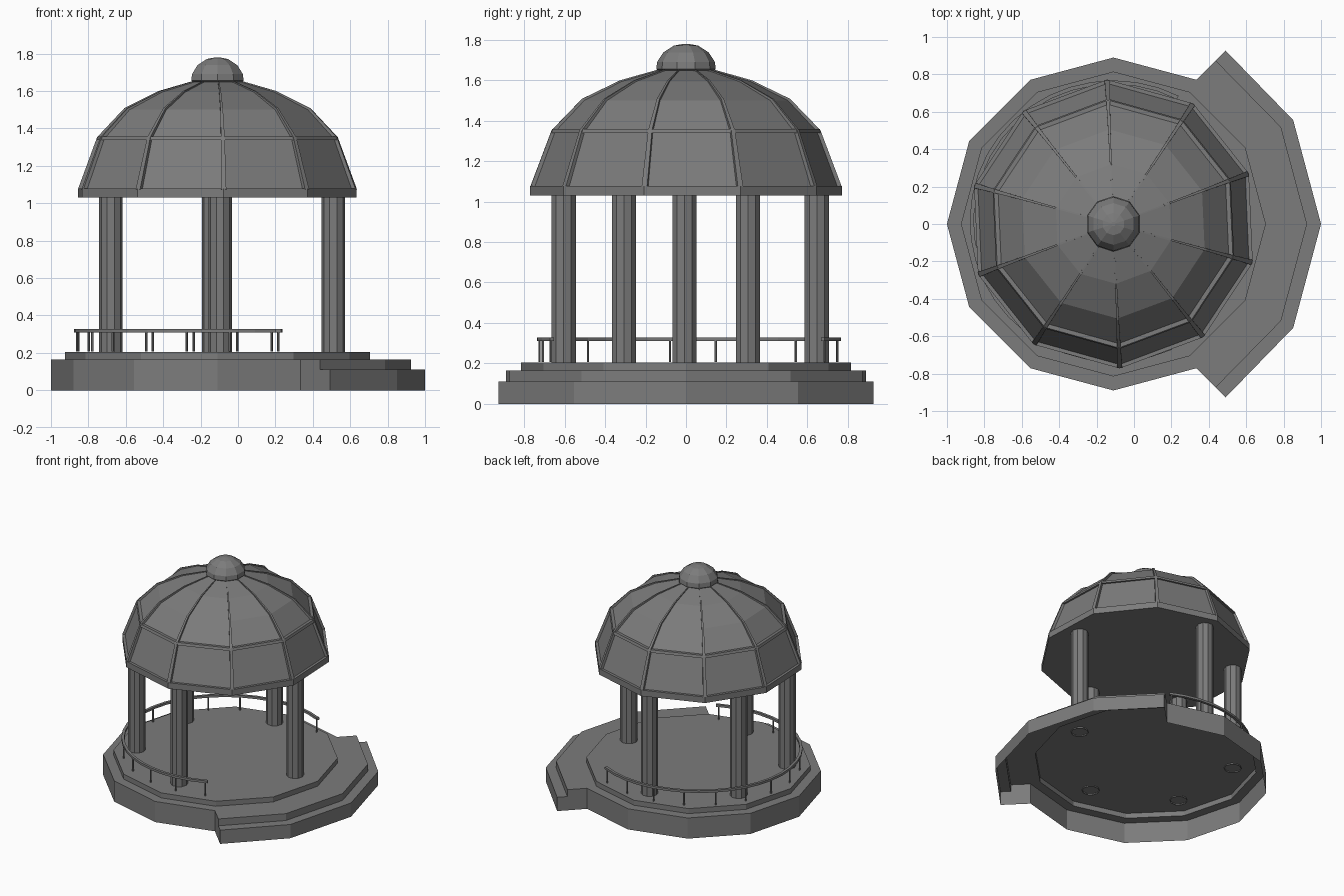
import bpy, bmesh
from math import cos, sin, radians, pi
from mathutils import Vector

if "Cube" in bpy.data.objects:
    bpy.data.objects.remove(bpy.data.objects["Cube"])

CX, CY = -0.11, 0.0          # axis of the pavilion
START = radians(20.5)        # rotation of the ten-sided roof

# Dark grey stone used for every part
stone = bpy.data.materials.new("dark_grey")
stone.diffuse_color = (0.2, 0.2, 0.2, 1)
stone.use_nodes = True
stone.node_tree.nodes["Principled BSDF"].inputs["Base Color"].default_value = stone.diffuse_color


def polar(r, a, z, cy=CY, sy=1.0):
    return Vector((CX + r * cos(a), cy + sy * r * sin(a), z))


def finish(name, bm, normals=True):
    if normals:
        bmesh.ops.recalc_face_normals(bm, faces=bm.faces)
    me = bpy.data.meshes.new(name)
    bm.to_mesh(me)
    bm.free()
    me.materials.append(stone)
    ob = bpy.data.objects.new(name, me)
    bpy.context.collection.objects.link(ob)
    return ob


def loft(name, rings, caps=(True, True), closed=False):
    """Skin a list of equal-length closed loops."""
    bm = bmesh.new()
    vs = [[bm.verts.new(p) for p in ring] for ring in rings]
    n = len(vs[0])
    pairs = list(zip(vs, vs[1:])) + ([(vs[-1], vs[0])] if closed else [])
    for a, b in pairs:
        for i in range(n):
            j = (i + 1) % n
            bm.faces.new((a[i], a[j], b[j], b[i]))
    if caps[0]:
        bm.faces.new(vs[0][::-1])
    if caps[1]:
        bm.faces.new(vs[-1])
    return finish(name, bm, normals=caps[0] or closed)


def ngon(r, z, n, start=0.0):
    return [polar(r, start + 2 * pi * i / n, z) for i in range(n)]


def cylinder(name, x, y, z0, z1, r, n, caps=(True, True)):
    rings = [[Vector((x + r * cos(2 * pi * i / n), y + r * sin(2 * pi * i / n), z))
              for i in range(n)] for z in (z0, z1)]
    return loft(name, rings, caps)


def terrace(grow, z):
    """Twelve-sided outline whose right-hand sides are pushed out into a step."""
    s = grow * 0.7071
    pts = []
    for i in range(12):
        a = radians(30 * i)
        p = polar(0.89, a, z)
        if i in (0, 1, 11):
            pts.append(polar(0.89 + grow, a, z))
        elif i == 2:
            pts += [p + Vector((s, s, 0)), p]
        elif i == 10:
            pts += [p, p + Vector((s, -s, 0))]
        else:
            pts.append(p)
    return pts


# Base: open-bottomed walls, two step levels on the right
bm = bmesh.new()
low, mid = 0.11, 0.165
def face(*pts):
    bm.faces.new([bm.verts.new(p) for p in pts])
outer0, outer1 = terrace(0.22, 0), terrace(0.22, low)
step0, step1 = terrace(0.145, low), terrace(0.145, mid)
for i in range(14):
    j = (i + 1) % 14
    face(outer0[i], outer0[j], outer1[j], outer1[i])
    face(step0[i], step0[j], step1[j], step1[i])
    face(outer1[i], outer1[j], step0[j], step0[i])
bmesh.ops.remove_doubles(bm, verts=bm.verts, dist=0.0005)
bmesh.ops.dissolve_degenerate(bm, edges=bm.edges, dist=0.0005)
finish("base_steps", bm, normals=False)

# Top of the base: ring from the twelve-sided edge to the raised floor
bm = bmesh.new()
rim, inner = ngon(0.89, mid, 12), ngon(0.815, mid, 12)
for i in range(12):
    j = (i + 1) % 12
    face(rim[i], rim[j], inner[j], inner[i])
s = 0.145 * 0.7071
for sy in (1, -1):            # step tread at the same level
    a, b, c = polar(0.89, sy * pi / 3, mid), polar(0.89, sy * pi / 6, mid), polar(0.89, 0, mid)
    quads = [(b, a, a + Vector((s, sy * s, 0)), polar(1.035, sy * pi / 6, mid)),
             (c, b, polar(1.035, sy * pi / 6, mid), polar(1.035, 0, mid))]
    for q in quads:
        face(*(q[::-1] if sy > 0 else q))
bmesh.ops.remove_doubles(bm, verts=bm.verts, dist=0.0005)
finish("base_top", bm, normals=False)
loft("raised_floor", [ngon(0.815, mid, 12), ngon(0.815, 0.205, 12)], (False, True))

# Columns
for k, (x, y) in enumerate([(0.51, -0.007), (-0.13, 0.647), (-0.68, 0.306),
                            (-0.68, -0.306), (-0.096, -0.605)]):
    cylinder(f"column_{k + 1}", x, y, 0.195, 1.04, 0.063, 10, (False, False))

# Railing: one open arc with posts
A0, A1, POSTS, RY, SY = 64.5, 292.5, 14, 0.015, 0.98
sections = []
for i in range(27):
    a = radians(A0 - 1.5 + (A1 - A0 + 3) * i / 26)
    sections.append([polar(r, a, z, RY, SY) for r, z in
                     ((0.747, 0.31), (0.768, 0.31), (0.768, 0.328), (0.747, 0.328))])
loft("railing", sections)
for i in range(POSTS):
    p = polar(0.757, radians(A0 + (A1 - A0) * i / (POSTS - 1)), 0, RY, SY)
    cylinder(f"railing_post_{i + 1}", p.x, p.y, 0.206, 0.315, 0.0065, 6)

# Roof: rim slab, faceted dome, ring bar, ribs
loft("roof_rim", [ngon(0.773, 1.03, 10, START), ngon(0.773, 1.078, 10, START)])
profile = [(0.77, 1.075), (0.665, 1.353), (0.515, 1.508), (0.325, 1.6), (0.13, 1.655)]
skin = [(0.755, 1.07), (0.652, 1.345), (0.506, 1.5), (0.32, 1.594), (0.127, 1.65)]
loft("roof_dome", [ngon(r, z, 10, START) for r, z in skin])
loft("roof_ring_bar", [ngon(r, z, 10, START) for r, z in
                       ((0.63, 1.338), (0.67, 1.338), (0.663, 1.358), (0.63, 1.358))],
     (False, False), closed=True)
widths = [0.014, 0.010, 0.007, 0.005, 0.003]
for k in range(10):
    a = START + k * pi / 5
    out, side = Vector((cos(a), sin(a), 0)), Vector((-sin(a), cos(a), 0))
    rings = []
    for (r, z), (ri, zi), w in zip(profile, skin, widths):
        o = Vector((CX, CY, z)) + out * r
        q = Vector((CX, CY, zi - 0.012)) + out * (ri - 0.012)
        rings.append([o - side * w, o + side * w, q + side * w, q - side * w])
    loft(f"roof_rib_{k + 1}", rings)

# Cap on top of the roof
cap = [(0.12, 1.635), (0.147, 1.655), (0.143, 1.69), (0.112, 1.738), (0.06, 1.771), (0.012, 1.78)]
loft("roof_cap", [ngon(r, z, 10, pi / 2) for r, z in cap])
